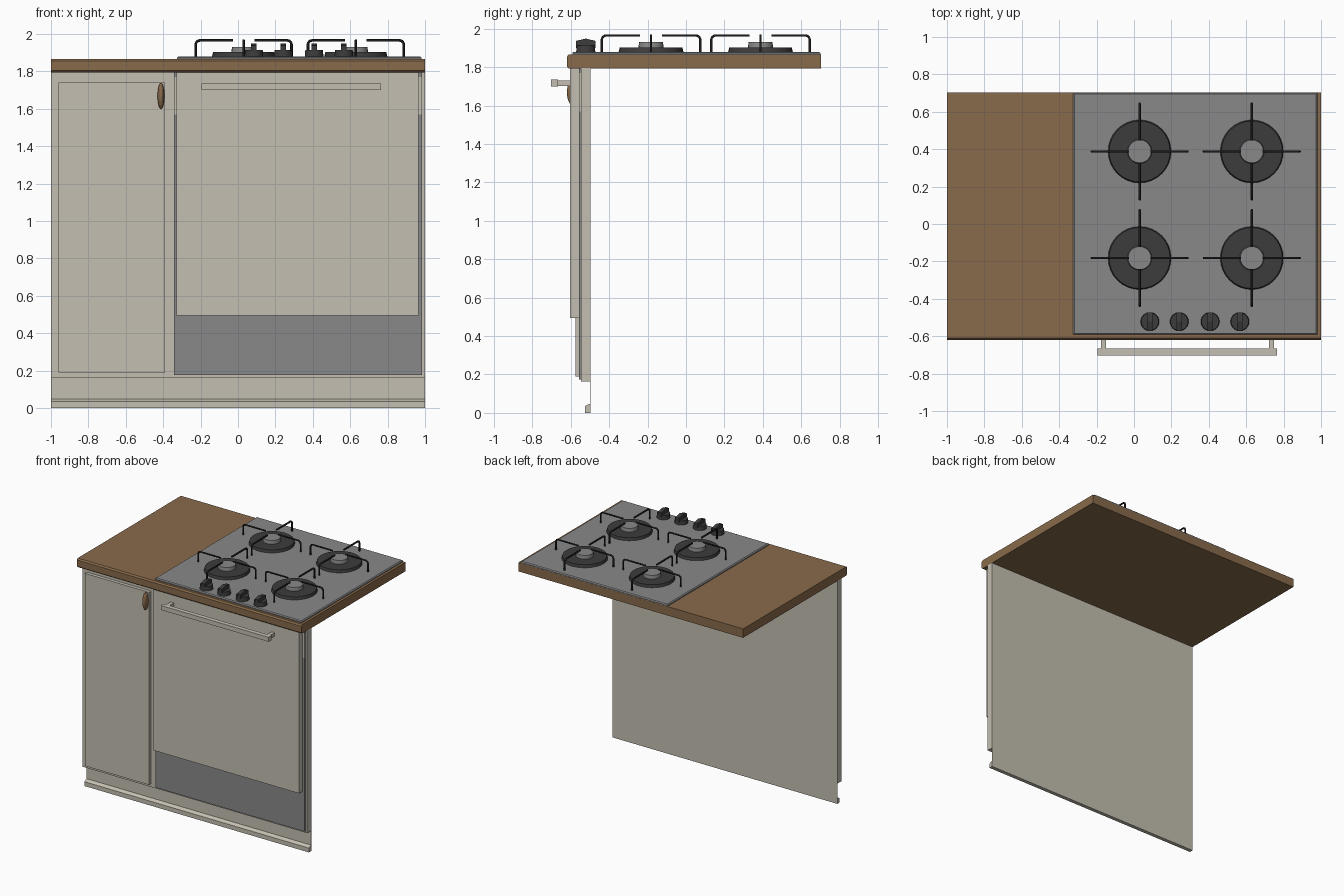
import bpy, bmesh, math
from mathutils import Matrix

if "Cube" in bpy.data.objects:
    bpy.data.objects.remove(bpy.data.objects["Cube"])


def material(name, rgb):
    m = bpy.data.materials.new(name)
    m.diffuse_color = (*rgb, 1)
    m.use_nodes = True
    m.node_tree.nodes["Principled BSDF"].inputs["Base Color"].default_value = m.diffuse_color
    return m


CREAM = material("cream_paint", (0.55, 0.52, 0.44))
WOOD = material("brown_wood", (0.25, 0.145, 0.07))
STEEL = material("grey_steel", (0.25, 0.25, 0.25))
IRON = material("dark_burner", (0.045, 0.045, 0.045))
BLACK = material("black_iron", (0.012, 0.012, 0.012))


def finish(bm, name, mat, smooth=False):
    bmesh.ops.recalc_face_normals(bm, faces=bm.faces)
    me = bpy.data.meshes.new(name)
    bm.to_mesh(me)
    bm.free()
    me.materials.append(mat)
    ob = bpy.data.objects.new(name, me)
    bpy.context.collection.objects.link(ob)
    if smooth:
        bpy.context.view_layer.objects.active = ob
        ob.select_set(True)
        bpy.ops.object.shade_smooth_by_angle(angle=math.radians(35))
        ob.select_set(False)
    return ob


def box(name, x, y, z, mat, bevel=0):
    bm = bmesh.new()
    size = [b - a for a, b in (x, y, z)]
    mid = [(a + b) / 2 for a, b in (x, y, z)]
    bmesh.ops.create_cube(bm, size=1, matrix=Matrix.Translation(mid) @ Matrix.Diagonal((*size, 1)))
    if bevel:
        top = [e for e in bm.edges if all(v.co.z > mid[2] for v in e.verts)]
        bmesh.ops.bevel(bm, geom=top, offset=bevel, segments=1, affect='EDGES')
    return finish(bm, name, mat)


def extrude_x(name, profile, x0, x1, mat):
    """Extrude a (y, z) profile along x."""
    bm = bmesh.new()
    f = bm.faces.new([bm.verts.new((x0, y, z)) for y, z in profile])
    new = bmesh.ops.extrude_face_region(bm, geom=[f])["geom"]
    bmesh.ops.translate(bm, vec=(x1 - x0, 0, 0), verts=[v for v in new if isinstance(v, bmesh.types.BMVert)])
    return finish(bm, name, mat)


def disc(name, cx, cy, z0, z1, r0, r1, mat, sides):
    bm = bmesh.new()
    bmesh.ops.create_cone(bm, cap_ends=True, segments=sides, radius1=r0, radius2=r1, depth=z1 - z0,
                          matrix=Matrix.Translation((cx, cy, (z0 + z1) / 2)))
    return finish(bm, name, mat, True)


# Cabinet front slab, kick board and skirting
box("cabinet_front", (-1, 1), (-0.548, -0.496), (0.163, 1.795), CREAM)
box("kick_board", (-1, 1), (-0.499, -0.496), (0.04, 0.17), CREAM)
extrude_x("skirting", [(-0.527, 0), (-0.527, 0.035), (-0.496, 0.05), (-0.496, 0)], -1, 1, CREAM)

# Worktop with eased front edges
extrude_x("worktop", [(-0.62, 1.803), (-0.62, 1.855), (-0.61, 1.866), (0.702, 1.866),
                      (0.702, 1.794), (-0.61, 1.794)], -1, 1, WOOD)

# Cupboard door and its oval pull
box("cupboard_door", (-0.96, -0.39), (-0.575, -0.547), (0.19, 1.74), CREAM)
bm = bmesh.new()
bmesh.ops.create_uvsphere(bm, u_segments=20, v_segments=12, radius=1,
                          matrix=Matrix.Translation((-0.412, -0.585, 1.668)) @ Matrix.Diagonal((0.018, 0.035, 0.07, 1)))
finish(bm, "door_pull", WOOD, True)

# Oven surround, front panel and bar handle
box("oven_surround", (-0.343, 0.985), (-0.558, -0.547), (0.175, 1.57), STEEL)
box("oven_upper_surround", (-0.343, 0.985), (-0.558, -0.547), (1.57, 1.77), CREAM)
box("oven_top_trim", (-0.343, 0.985), (-0.558, -0.547), (1.77, 1.794), STEEL)
box("oven_front", (-0.33, 0.966), (-0.603, -0.557), (0.495, 1.794), CREAM)
box("oven_handle_bar", (-0.195, 0.765), (-0.702, -0.666), (1.699, 1.735), CREAM)
for x in (-0.163, 0.735):
    box("oven_handle_post", (x - 0.014, x + 0.014), (-0.668, -0.602), (1.703, 1.731), CREAM)

# Hob plate
box("hob_plate", (-0.325, 0.98), (-0.592, 0.701), (1.864, 1.88), STEEL, 0.007)


def grate_arm(cx, cy, turn):
    """One bent rod rising from the hob and reaching in over the burner."""
    pts = [(0.256, 1.876), (0.256, 1.945)]
    pts += [(0.234 + 0.022 * math.cos(a), 1.943 + 0.022 * math.sin(a))
            for a in (math.radians(d) for d in (22, 45, 68, 90))]
    pts.append((0.058, 1.965))
    cu = bpy.data.curves.new("grate_arm", 'CURVE')
    cu.dimensions = '3D'
    cu.bevel_depth = 0.007
    cu.bevel_resolution = 1
    cu.use_fill_caps = True
    sp = cu.splines.new('POLY')
    sp.points.add(len(pts) - 1)
    for p, (r, z) in zip(sp.points, pts):
        p.co = (cx + r * math.cos(turn), cy + r * math.sin(turn), z, 1)
    cu.materials.append(BLACK)
    bpy.context.collection.objects.link(bpy.data.objects.new("grate_arm", cu))


# Four burners, each with a cap and four grate arms
for cx in (0.03, 0.63):
    for cy in (0.388, -0.182):
        disc("burner_ring", cx, cy, 1.878, 1.902, 0.169, 0.163, IRON, 32)
        disc("burner_cap", cx, cy, 1.9, 1.93, 0.066, 0.062, STEEL, 20)
        for k in range(4):
            grate_arm(cx, cy, k * math.pi / 2)

# Control knobs with peaked grips
for x in (0.085, 0.242, 0.407, 0.566):
    disc("knob_base", x, -0.522, 1.878, 1.914, 0.05, 0.047, IRON, 24)
    extrude_x("knob_grip", [(-0.572, 1.9), (-0.572, 1.937), (-0.522, 1.949), (-0.472, 1.937), (-0.472, 1.9)],
              x - 0.015, x + 0.015, IRON)
